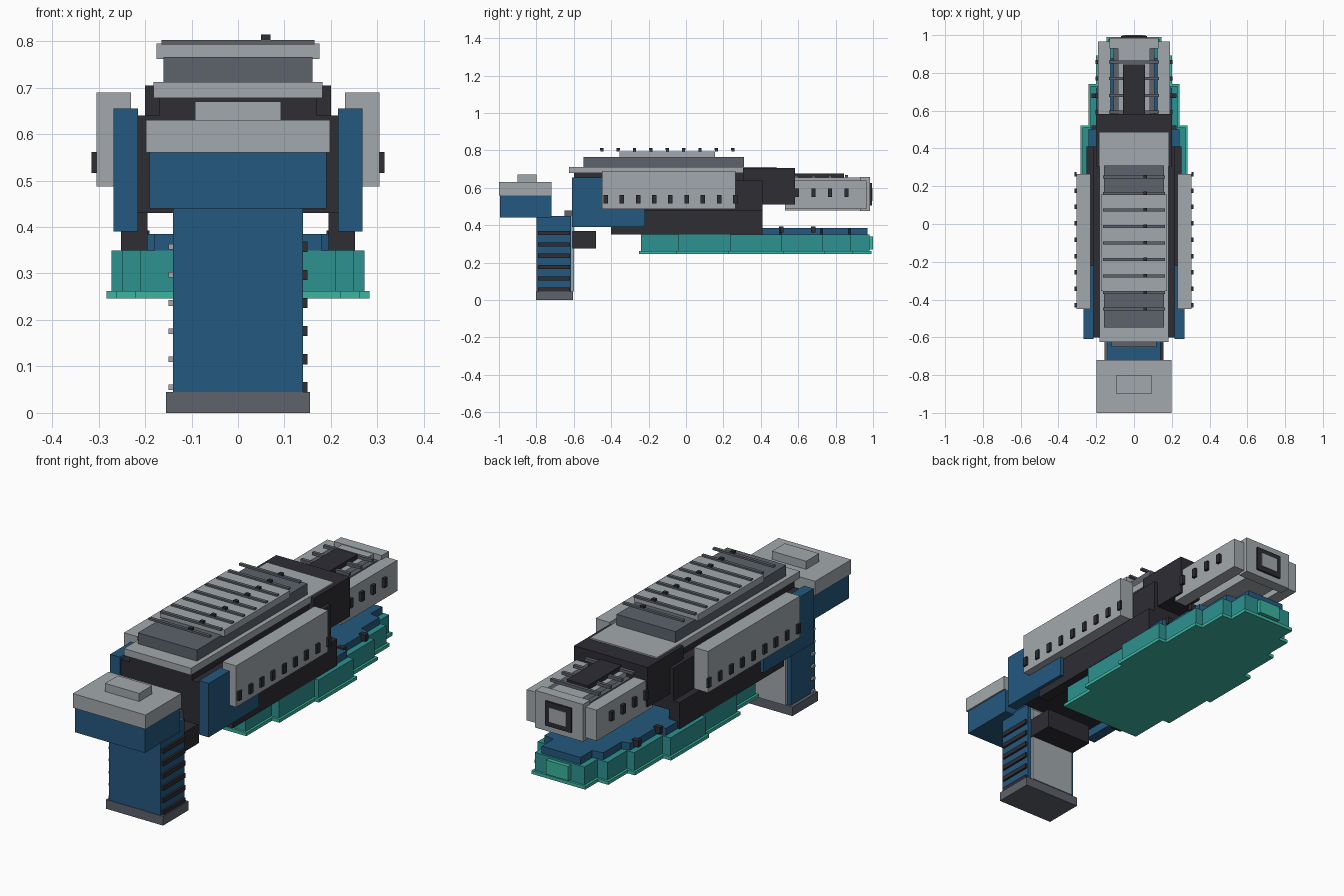
import bpy, bmesh
from mathutils import Matrix, Vector

cube = bpy.data.objects.get("Cube")
if cube:
    bpy.data.objects.remove(cube, do_unlink=True)


def material(name, hex_code):
    srgb = [int(hex_code[i:i + 2], 16) / 255 for i in (0, 2, 4)]
    rgba = [c / 12.92 if c <= 0.04 else ((c + 0.055) / 1.055) ** 2.4 for c in srgb] + [1]
    m = bpy.data.materials.new(name)
    m.use_nodes = True
    m.diffuse_color = rgba
    m.node_tree.nodes["Principled BSDF"].inputs["Base Color"].default_value = rgba
    return m


LIGHT = material("light grey", "a2a9ad")
GREY = material("slate grey", "5d636c")
DARK = material("charcoal", "2d2d34")
BLUE = material("deep blue", "24587e")
TEAL = material("teal", "2d9291")
MINT = material("bright teal", "3cb6a1")


def boxes(name, mat, spans, mirror=False):
    """One object from boxes, each given as (x range, y range, z range)."""
    bm = bmesh.new()
    for span in spans:
        sides = (1, -1) if mirror else (1,)
        for s in sides:
            mid = Vector([(a + b) / 2 for a, b in span])
            mid.x *= s
            size = [abs(b - a) for a, b in span]
            bmesh.ops.create_cube(bm, size=1, matrix=Matrix.Translation(mid) @ Matrix.Diagonal((*size, 1)))
    mesh = bpy.data.meshes.new(name)
    bm.to_mesh(mesh)
    bm.free()
    mesh.materials.append(mat)
    obj = bpy.data.objects.new(name, mesh)
    bpy.context.collection.objects.link(obj)
    return obj


def wide(half, y, z):
    """Span centred on x = 0."""
    return ((-half, half), y, z)


def stepped(name, mat, steps, z, grow=0.0):
    """Prism whose half width changes in steps along y."""
    right = []
    for i, (y0, y1, w) in enumerate(steps):
        a = y0 - (grow if i == 0 or steps[i - 1][2] < w else -grow)
        b = y1 + (grow if i == len(steps) - 1 or steps[i + 1][2] < w else -grow)
        right += [(w + grow, a), (w + grow, b)]
    outline = right + [(-x, y) for x, y in reversed(right)]
    bm = bmesh.new()
    face = bm.faces.new([bm.verts.new((x, y, z[0])) for x, y in outline])
    top = bmesh.ops.extrude_face_region(bm, geom=[face])["geom"]
    bmesh.ops.translate(bm, vec=(0, 0, z[1] - z[0]),
                        verts=[v for v in top if isinstance(v, bmesh.types.BMVert)])
    bmesh.ops.recalc_face_normals(bm, faces=bm.faces)
    mesh = bpy.data.meshes.new(name)
    bm.to_mesh(mesh)
    bm.free()
    mesh.materials.append(mat)
    obj = bpy.data.objects.new(name, mesh)
    bpy.context.collection.objects.link(obj)


def around(c, r):
    return (c - r, c + r)


# Rear head block
boxes("head_block", BLUE, [wide(.19, (-.995, -.72), (.44, .56))])
boxes("head_cover", LIGHT, [wide(.198, (-1, -.72), (.56, .63))])
boxes("head_cap", LIGHT, [wide(.093, (-.9, -.8), (.63, .67))])

# Grip
grip_z = [.055 + .0605 * i for i in range(6)]
boxes("grip", BLUE, [wide(.14, (-.8, -.615), (.01, .45))])
boxes("grip_base", GREY, [wide(.155, (-.803, -.605), (0, .045))])
boxes("grip_back_plate", LIGHT, [wide(.12, (-.615, -.6), (.045, .45))])
boxes("grip_neck", GREY, [wide(.12, (-.65, -.6), (.42, .48))])
boxes("grip_ribs", DARK, [((.14, .15), (-.79, -.62), around(z, .011)) for z in grip_z])
boxes("grip_tabs", LIGHT, [((-.15, -.14), (-.79, -.77), around(z, .006)) for z in grip_z])
boxes("trigger", DARK, [wide(.125, (-.61, -.48), (.275, .37))])

# Main body
boxes("body", DARK, [wide(.218, (-.6, .41), (.43, .64)),
                     wide(.17, (-.6, .31), (.64, .68))])
boxes("body_collar", DARK, [wide(.2, (.305, .583), (.51, .705))])
boxes("lower_rails", DARK, [((.195, .252), (-.4, .41), (.35, .48))], mirror=True)
boxes("blue_side_panels", BLUE, [((.215, .268), (-.61, -.22), (.39, .655))], mirror=True)
boxes("side_panels", LIGHT, [((.23, .305), (-.45, .265), (.487, .69))], mirror=True)
boxes("side_studs", DARK, [((.305, .315), around(-.43 + .0867 * i, .012), (.516, .561))
                           for i in range(9)], mirror=True)

# Layered top
boxes("top_deck", LIGHT, [wide(.182, (-.625, .485), (.678, .712))])
boxes("top_riser", GREY, [wide(.16, (-.548, .31), (.712, .766))])
boxes("top_plate", LIGHT, [wide(.175, (-.355, .155), (.762, .795))])
rib_y = [-.45 + .0875 * i for i in range(9)]
boxes("top_ribs", GREY, [wide(.165, around(y, .008), (.793, .803)) for y in rib_y])
boxes("top_knobs", DARK, [((.05, .07), around(y, .009), (.803, .814)) for y in rib_y])

# Barrel
boxes("barrel_core", LIGHT, [wide(.085, (.53, .94), (.48, .655)),
                             wide(.13, (.93, .985), (.475, .658))])
boxes("barrel_rails", LIGHT, [((.125, .19), (.53, .965), (.487, .638))], mirror=True)
boxes("barrel_strips", GREY, [((.085, .108), (.55, .94), (.53, .63))], mirror=True)
boxes("barrel_top_strip", DARK, [wide(.058, (.58, .845), (.655, .677))])
barrel_y = [.592 + .0887 * i for i in range(4)]
boxes("barrel_ribs", GREY, [wide(.132, around(y, .008), (.655, .669)) for y in barrel_y])
boxes("barrel_studs", DARK, [((.19, .205), around(y, .011), (.55, .595)) for y in barrel_y], mirror=True)
boxes("muzzle_frame", DARK, [wide(.07, (.985, .994), (.505, .625))])
boxes("muzzle_face", LIGHT, [wide(.046, (.99, .997), (.53, .6))])

# Lower guard with stepped outline
steps = [(-.24, -.04, .21), (-.04, .235, .25), (.235, .51, .272),
         (.51, .73, .23), (.73, .88, .19), (.88, .98, .135)]
stepped("guard", TEAL, steps, (.255, .35))
stepped("guard_flange", MINT, steps, (.246, .262), grow=.011)
stepped("guard_deck", BLUE, [(y0, y1 - .01, w - .03) for y0, y1, w in steps], (.35, .385))
boxes("guard_end_plate", MINT, [wide(.06, (.98, 1), (.27, .34))])
boxes("deck_studs", DARK, [((.19, .225), around(y, .012), (.36, .392)) for y in (.51, .68)], mirror=True)
